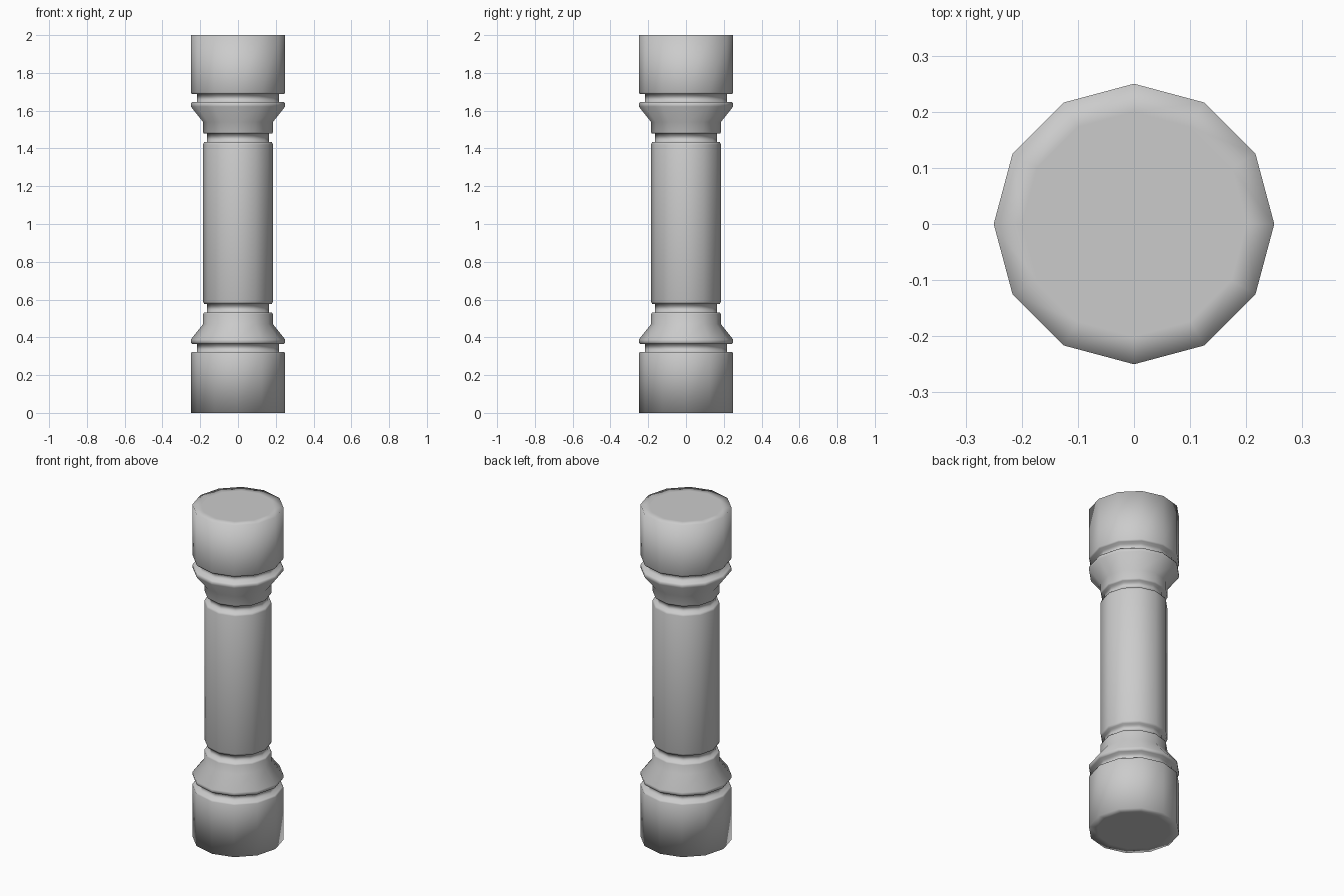
import bpy, bmesh
from math import cos, sin, tau

cube = bpy.data.objects.get("Cube")
if cube:
    bpy.data.objects.remove(cube, do_unlink=True)

SIDES = 12
MID = 1.005  # mirror height of the grooves and flares

stone = bpy.data.materials.new("grey stone")
stone.use_nodes = True
GREY = (0.6, 0.6, 0.6, 1)
stone.diffuse_color = GREY
stone.node_tree.nodes["Principled BSDF"].inputs["Base Color"].default_value = GREY

# Upper half outline (radius, height), from the shaft to the flat end
upper = [(0.185, 1.42), (0.18, 1.433), (0.163, 1.433), (0.163, 1.478),
         (0.18, 1.478), (0.185, 1.487), (0.185, 1.54), (0.25, 1.622),
         (0.25, 1.636), (0.244, 1.645), (0.218, 1.645), (0.218, 1.688),
         (0.245, 1.688), (0.25, 1.697), (0.25, 2.0), (0.2, 2.0)]
lower = [(r, 0 if z == 2.0 else 2 * MID - z) for r, z in reversed(upper)]


def lathe(name, profile):
    """Turn an outline round z into a closed, smooth-shaded solid."""
    bm = bmesh.new()
    rings = [[bm.verts.new((r * cos(tau * i / SIDES), r * sin(tau * i / SIDES), z))
              for i in range(SIDES)] for r, z in profile]
    for a, b in zip(rings, rings[1:]):
        for i in range(SIDES):
            j = (i + 1) % SIDES
            bm.faces.new((a[i], a[j], b[j], b[i]))
    bm.faces.new(rings[0][::-1])
    bm.faces.new(rings[-1])
    for face in bm.faces:
        face.smooth = True
    mesh = bpy.data.meshes.new(name)
    bm.to_mesh(mesh)
    bm.free()
    mesh.materials.append(stone)
    obj = bpy.data.objects.new(name, mesh)
    bpy.context.collection.objects.link(obj)
    return obj


lathe("column", lower + upper)
